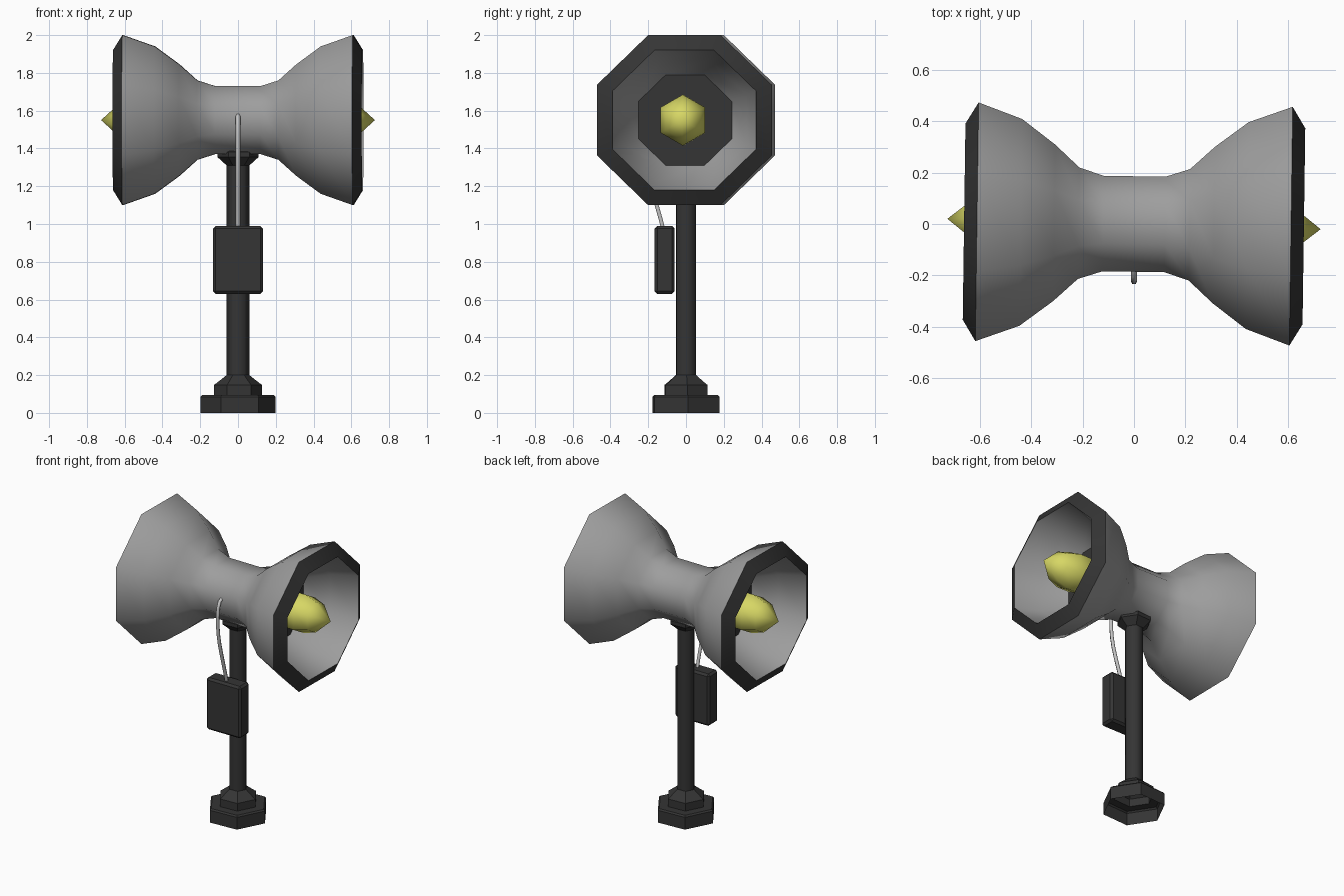
import bpy, bmesh, math
from math import pi, cos, sin, radians

if "Cube" in bpy.data.objects:
    bpy.data.objects.remove(bpy.data.objects["Cube"])


def material(name, col):
    m = bpy.data.materials.new(name)
    m.diffuse_color = (*col, 1)
    m.use_nodes = True
    m.node_tree.nodes["Principled BSDF"].inputs["Base Color"].default_value = m.diffuse_color
    return m


GREY = material("horn grey", (0.34, 0.34, 0.34))
DARK = material("dark metal", (0.035, 0.035, 0.035))
YELLOW = material("bulb yellow", (0.68, 0.68, 0.13))
CABLE = material("cable light grey", (0.55, 0.55, 0.55))
HORN_Z, TURN = 1.55, radians(-0.8)


def smooth(ob, angle):
    bpy.ops.object.select_all(action='DESELECT')
    ob.select_set(True)
    bpy.context.view_layer.objects.active = ob
    bpy.ops.object.shade_smooth_by_angle(angle=radians(angle))


def add(name, me, mat):
    ob = bpy.data.objects.new(name, me)
    bpy.context.collection.objects.link(ob)
    me.materials.append(mat)
    return ob


def revolve(name, profile, n, mat, axis='z', phase=0.0, flats=False, sy=1.0, angle=30, y=0.0):
    """Spin (radius, height) points; flats=True treats radius as distance to the flat sides."""
    bm = bmesh.new()
    k = 1 / cos(pi / n) if flats else 1
    rings = []
    for r, h in profile:
        ring = []
        for i in range(n):
            a = phase + 2 * pi * i / n
            u, v = r * k * cos(a), r * k * sin(a)
            ring.append(bm.verts.new((h, u * sy + y, v) if axis == 'x' else (u, v, h)))
        rings.append(ring)
    for lo, hi in zip(rings, rings[1:]):
        for i in range(n):
            j = (i + 1) % n
            bm.faces.new((lo[i], lo[j], hi[j], hi[i]))
    bmesh.ops.remove_doubles(bm, verts=bm.verts, dist=1e-5)
    me = bpy.data.meshes.new(name)
    bm.to_mesh(me)
    bm.free()
    ob = add(name, me, mat)
    smooth(ob, angle)
    return ob


def both_ends(ob, name):
    """Place a part on the right end and a turned copy on the left end."""
    ob.location.z = HORN_Z
    ob.rotation_euler.z = TURN
    twin = bpy.data.objects.new("left_" + name, ob.data)
    bpy.context.collection.objects.link(twin)
    twin.location.z = HORN_Z
    twin.rotation_euler.z = pi + TURN


# horns: outer shell, dark rim, inner wall, back disc
octa = dict(n=8, axis='x', phase=pi / 8, flats=True, sy=1.03)
parts = [
    ("horn_shell", [(.18, 0), (.18, .12), (.21, .215), (.295, .31), (.39, .44), (.45, .61)], GREY, 50),
    ("horn_rim", [(.45, .61), (.37, .66)], DARK, 30),
    ("horn_lining", [(.37, .66), (.32, .48), (.24, .33)], GREY, 50),
    ("horn_back_disc", [(.24, .33), (0, .33)], DARK, 30),
]
for name, prof, mat, ang in parts:
    both_ends(revolve("right_" + name, prof, mat=mat, angle=ang, **octa), name)

# pointed yellow bulbs
both_ends(revolve("right_bulb", [(.10, .33), (.135, .43), (.135, .52), (.105, .61), (0, .725)],
                  6, YELLOW, axis='x', phase=pi / 2, angle=65, y=-.01), "bulb")

# stepped base, post and top collar
revolve("base", [(.2, 0), (.2, .085), (.19, .095), (.128, .095), (.128, .148), (.12, .153), (.06, .2)],
        6, DARK, phase=radians(3))
revolve("post", [(.06, .2), (.06, 1.33)], 6, DARK, phase=radians(3), angle=65)
revolve("collar", [(.06, 1.31), (.11, 1.355), (.11, 1.38), (.08, 1.41)], 6, DARK, phase=radians(3))

# control box on the front of the post
bm = bmesh.new()
bmesh.ops.create_cube(bm, size=1)
bmesh.ops.scale(bm, vec=(.265, .105, .36), verts=bm.verts)
bmesh.ops.bevel(bm, geom=bm.edges[:], offset=.014, segments=1, affect='EDGES')
me = bpy.data.meshes.new("control_box")
bm.to_mesh(me)
bm.free()
box = add("control_box", me, DARK)
box.location = (0, -.113, .81)

# cable from the box up into the horn
cu = bpy.data.curves.new("cable", 'CURVE')
cu.dimensions = '3D'
cu.bevel_depth = .012
cu.bevel_resolution = 1
cu.resolution_u = 5
sp = cu.splines.new('BEZIER')
pts = [((-.12), .97, -.14, 1.06), (-.215, 1.34, -.228, 1.44), (-.17, 1.58, -.14, 1.58)]
sp.bezier_points.add(len(pts) - 1)
for p, (y, z, hy, hz) in zip(sp.bezier_points, pts):
    p.co = (0, y, z)
    p.handle_right = (0, hy, hz)
    p.handle_left = (0, 2 * y - hy, 2 * z - hz)
sp.bezier_points[2].handle_left = (0, -.235, 1.58)
cable = bpy.data.objects.new("cable", cu)
bpy.context.collection.objects.link(cable)
cu.materials.append(CABLE)
